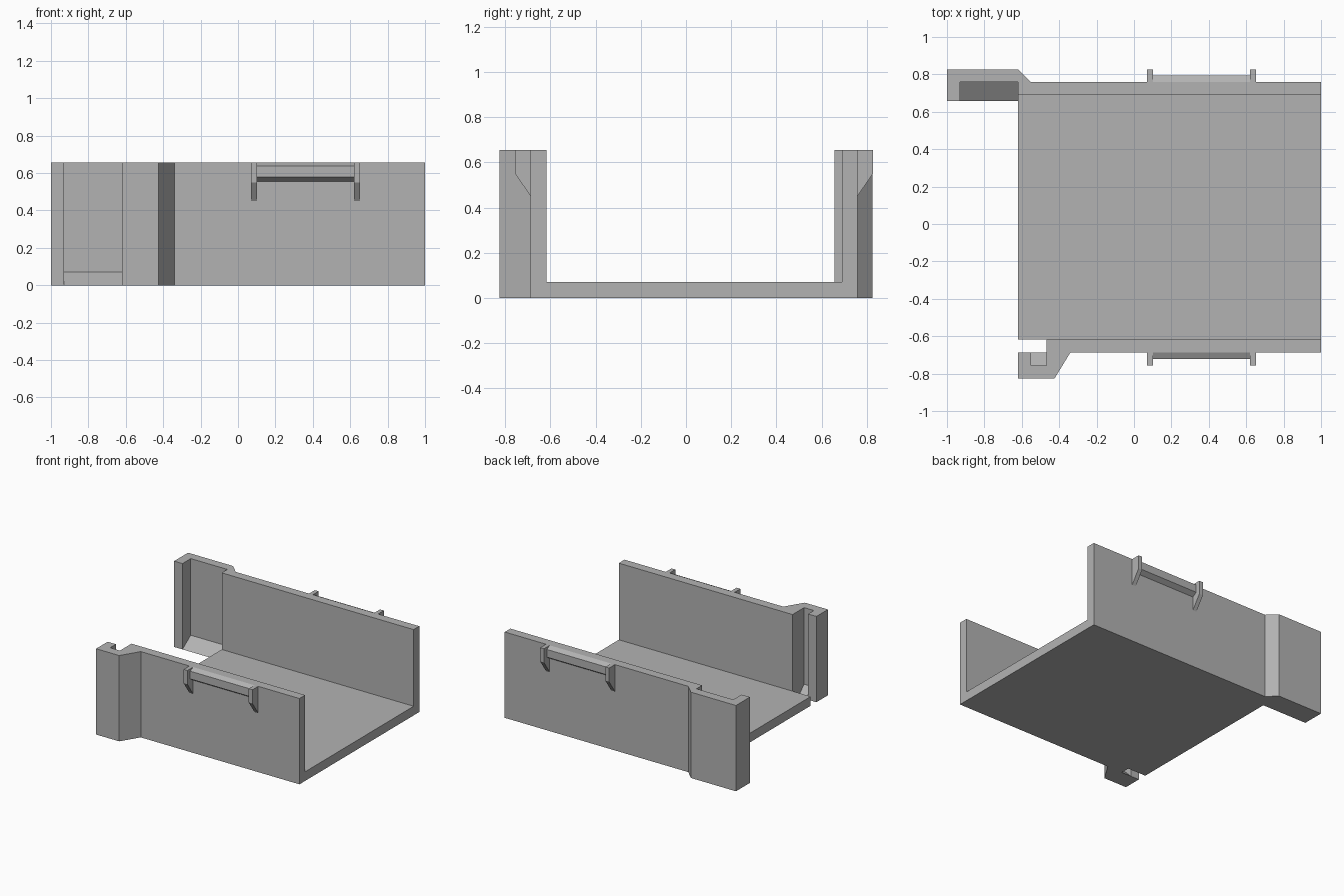
import bpy
import bmesh

if "Cube" in bpy.data.objects:
    bpy.data.objects.remove(bpy.data.objects["Cube"], do_unlink=True)

GREY = (0.45, 0.45, 0.45, 1)
mat = bpy.data.materials.new("plain grey")
mat.use_nodes = True
mat.diffuse_color = GREY
mat.node_tree.nodes["Principled BSDF"].inputs["Base Color"].default_value = GREY

HEIGHT, FLOOR = 0.655, 0.07


def prism(name, profile, low, high, axis="z"):
    """Extrude an (x, y) profile along z, or a (y, z) profile along x."""
    bm = bmesh.new()
    place = (lambda p: (p[0], p[1], low)) if axis == "z" else (lambda p: (low, p[0], p[1]))
    face = bm.faces.new([bm.verts.new(place(p)) for p in profile])
    moved = bmesh.ops.extrude_face_region(bm, geom=[face])["geom"]
    step = (0, 0, high - low) if axis == "z" else (high - low, 0, 0)
    bmesh.ops.translate(bm, vec=step, verts=[v for v in moved if isinstance(v, bmesh.types.BMVert)])
    bmesh.ops.recalc_face_normals(bm, faces=bm.faces)
    mesh = bpy.data.meshes.new(name)
    bm.to_mesh(mesh)
    bm.free()
    mesh.materials.append(mat)
    obj = bpy.data.objects.new(name, mesh)
    bpy.context.collection.objects.link(obj)


# Floor between the walls
prism("floor", [(-0.62, -0.618), (1, -0.618), (1, 0.69), (-0.62, 0.69)], 0, FLOOR)

# Back wall with its long hooked end
prism("back_wall", [(1, 0.69), (1, 0.758), (-0.55, 0.758), (-0.62, 0.826), (-1, 0.826),
                    (-1, 0.658), (-0.93, 0.658), (-0.93, 0.758), (-0.62, 0.758), (-0.62, 0.69)],
      0, HEIGHT)

# Front wall with its short hooked end
prism("front_wall", [(1, -0.618), (1, -0.687), (-0.34, -0.687), (-0.425, -0.826), (-0.62, -0.826),
                     (-0.62, -0.687), (-0.55, -0.687), (-0.55, -0.757), (-0.467, -0.757),
                     (-0.467, -0.618)], 0, HEIGHT)

# Sloped sills at the foot of each hook pocket
prism("back_pocket_sill", [(0.658, 0), (0.758, 0), (0.758, FLOOR)], -0.93, -0.62, "x")
prism("front_pocket_sill", [(-0.687, 0), (-0.757, 0), (-0.757, FLOOR)], -0.55, -0.467, "x")

# Outer latch on each wall: two pointed tabs joined by a bevelled rail
for side, sign, wall in (("front", -1, 0.687), ("back", 1, 0.758)):
    tab = [(0, 0.45), (0.069, 0.55), (0.069, HEIGHT), (0, HEIGHT)]
    rail = [(0, 0.555), (0.035, 0.578), (0.035, 0.637), (0, HEIGHT)]
    tab, rail = ([(sign * (wall + y), z) for y, z in shape] for shape in (tab, rail))
    prism(side + "_latch_tab_right", tab, 0.07, 0.102, "x")
    prism(side + "_latch_tab_left", tab, 0.62, 0.652, "x")
    prism(side + "_latch_rail", rail, 0.102, 0.62, "x")
